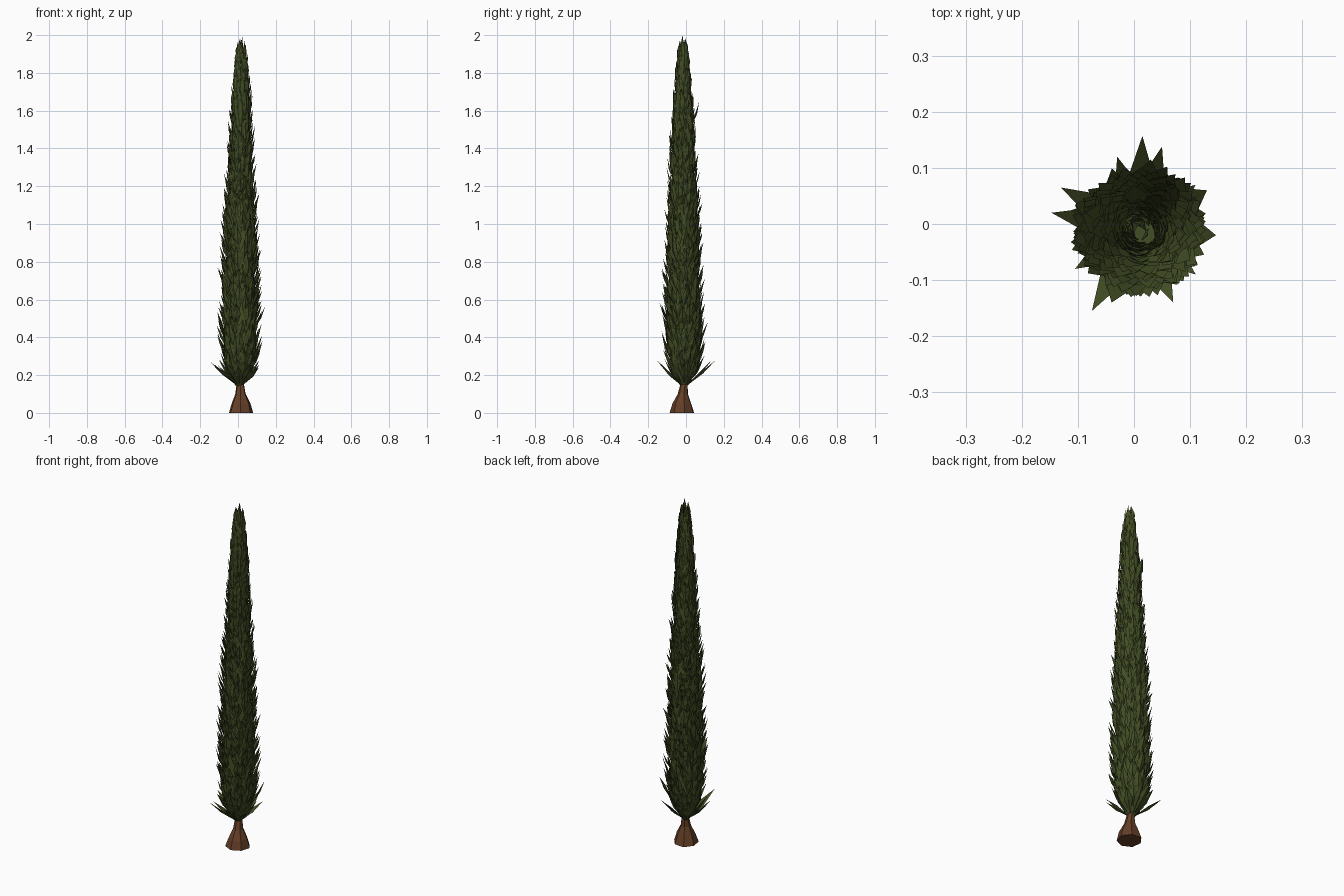
import bpy, bmesh, math, random
from mathutils import Vector

if "Cube" in bpy.data.objects:
    bpy.data.objects.remove(bpy.data.objects["Cube"])

random.seed(7)


def material(name, rgb):
    m = bpy.data.materials.new(name)
    m.diffuse_color = (*rgb, 1)
    m.use_nodes = True
    m.node_tree.nodes["Principled BSDF"].inputs["Base Color"].default_value = m.diffuse_color
    return m


def finish(bm, name, mat):
    bmesh.ops.recalc_face_normals(bm, faces=bm.faces)
    me = bpy.data.meshes.new(name)
    bm.to_mesh(me)
    bm.free()
    me.materials.append(mat)
    ob = bpy.data.objects.new(name, me)
    bpy.context.collection.objects.link(ob)
    return ob


def lathe(name, rings, sides, mat, jitter):
    """Stacked irregular rings (x, y, z, radius) with capped ends."""
    bm = bmesh.new()
    loops = []
    for x, y, z, r in rings:
        loop = []
        for i in range(sides):
            a = math.tau * i / sides + 0.2
            rr = r * random.uniform(1 - jitter, 1 + jitter)
            loop.append(bm.verts.new((x + rr * math.cos(a), y + rr * math.sin(a), z)))
        loops.append(loop)
    for lo, hi in zip(loops, loops[1:]):
        for i in range(sides):
            j = (i + 1) % sides
            bm.faces.new((lo[i], lo[j], hi[j], hi[i]))
    bm.faces.new(loops[0][::-1])
    bm.faces.new(loops[-1])
    return finish(bm, name, mat)


# outer silhouette: height, radius
PROFILE = [(0.13, 0.015), (0.18, 0.06), (0.25, 0.105), (0.4, 0.113), (0.6, 0.112),
           (0.8, 0.107), (1.0, 0.100), (1.2, 0.086), (1.4, 0.073), (1.6, 0.062),
           (1.8, 0.043), (1.92, 0.028), (2.0, 0.012)]


def radius(z):
    for (z0, r0), (z1, r1) in zip(PROFILE, PROFILE[1:]):
        if z <= z1:
            return r0 + (r1 - r0) * max(0, z - z0) / (z1 - z0)
    return PROFILE[-1][1]


def centre(z):
    return Vector((0.007 + 0.006 * z, -0.010 - 0.004 * z, z))


def leaf(bm, base, tip, width):
    """Pointed leaf, creased along the middle, with a flat back."""
    d = tip - base
    mid = base + d * 0.55
    out = Vector((tip.x, tip.y, 0)) - Vector((centre(0).x, centre(0).y, 0))
    side = d.cross(out)
    if side.length < 1e-6:
        side = Vector((1, 0, 0))
    side.normalize()
    side = (side + Vector((0, 0, random.uniform(-0.2, 0.2)))) * width / 2
    ridge = side.cross(d).normalized() * width * 0.2
    if ridge.dot(out) < 0:
        ridge = -ridge
    b, t, l, r, m = [bm.verts.new(p) for p in
                     (base, tip, mid - side, mid + side, mid + ridge)]
    for f in ((b, l, m), (b, m, r), (l, t, m), (m, t, r), (b, r, l), (l, r, t)):
        bm.faces.new(f)


bark = material("bark", (0.13, 0.05, 0.02))
green = material("foliage_green", (0.055, 0.075, 0.018))

# flared trunk
lathe("trunk", [(0.015, -0.02, 0, 0.068), (0.015, -0.02, 0.05, 0.052),
                (0.014, -0.016, 0.10, 0.028), (0.012, -0.01, 0.15, 0.021),
                (0.01, -0.01, 0.3, 0.018)], 7, bark, 0.05)

# inner foliage mass
lathe("foliage_core", [(*centre(z), r * 0.72) for z, r in PROFILE[:-1]], 9, green, 0.08)

# overlapping upward leaves in a spiral
bm = bmesh.new()
N = 620
for i in range(N):
    t = i / N
    z = 0.15 + 1.74 * (t ** 1.05)
    a = i * 2.39996 + random.uniform(-0.25, 0.25)
    length = random.uniform(0.10, 0.16) * (1 - 0.25 * t)
    zt = min(z + length, 1.985)
    ab = a + random.uniform(-0.25, 0.25)
    base = centre(z) + Vector((math.cos(ab), math.sin(ab), 0)) * radius(z) * 0.62
    tip = centre(zt) + Vector((math.cos(a), math.sin(a), 0)) * radius(zt) * random.uniform(0.82, 1.12)
    leaf(bm, base, tip, random.uniform(0.036, 0.052) * (1 - 0.35 * t))
# leading shoot
leaf(bm, Vector((0.015, -0.018, 1.86)), Vector((0.024, -0.019, 2.0)), 0.025)
finish(bm, "leaves", green)

# splayed lowest leaves and a few that stick out
bm = bmesh.new()
for x, y, z in [(0.015, 0.157, 0.28), (0.05, 0.138, 0.28), (-0.147, 0.02, 0.27),
                (-0.13, 0.065, 0.26), (-0.075, -0.155, 0.28), (0.07, -0.14, 0.26),
                (0.11, 0.07, 0.25), (0.11, -0.09, 0.24), (-0.105, -0.08, 0.25),
                (-0.03, 0.12, 0.26), (0.0, -0.13, 0.25), (0.115, -0.01, 0.26)]:
    leaf(bm, Vector((0.01 + x * 0.06, -0.01 + y * 0.06, 0.14)), Vector((x, y, z)), 0.045)
for x, y, z in [(0.146, -0.02, 0.57), (0.03, 0.115, 0.48), (0.13, 0.06, 0.38),
                (-0.04, -0.14, 0.58), (0.0, 0.07, 1.65), (-0.02, 0.10, 0.71)]:
    c = centre(z - 0.14)
    leaf(bm, c + (Vector((x, y, z - 0.14)) - c) * 0.5, Vector((x, y, z)), 0.045)
finish(bm, "skirt_leaves", green)
